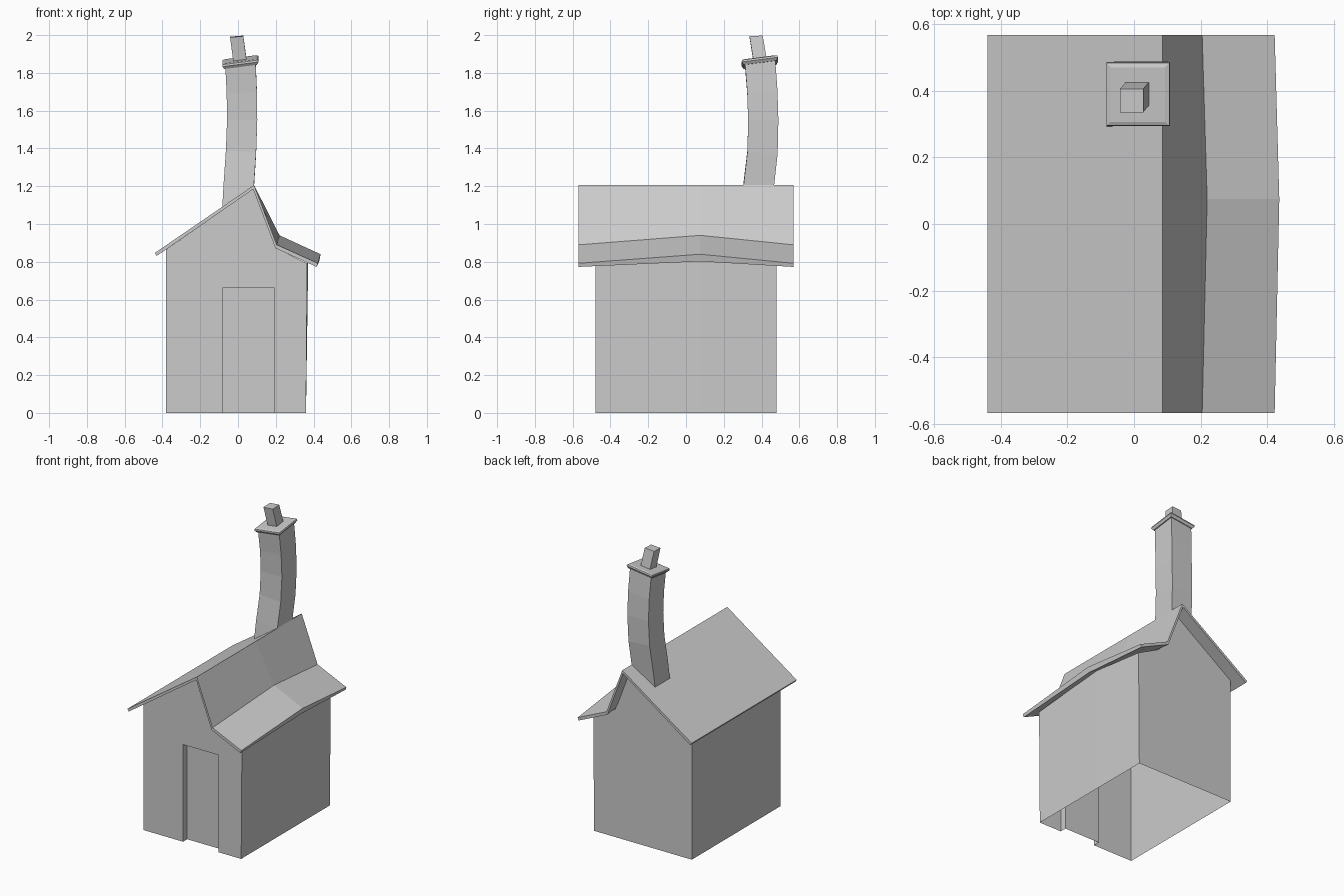
import bpy, bmesh
from mathutils import Vector

if "Cube" in bpy.data.objects:
    bpy.data.objects.remove(bpy.data.objects["Cube"])


def make(name, verts, faces):
    me = bpy.data.meshes.new(name)
    bm = bmesh.new()
    vs = [bm.verts.new(v) for v in verts]
    for f in faces:
        bm.faces.new([vs[i] for i in f])
    bm.normal_update()
    bm.to_mesh(me)
    bm.free()
    ob = bpy.data.objects.new(name, me)
    bpy.context.collection.objects.link(ob)
    return ob


def loft(name, rings):
    """Skin closed rings of equal length and cap both ends."""
    n = len(rings[0])
    verts = [v for r in rings for v in r]
    faces = [(k * n + i, k * n + (i + 1) % n, (k + 1) * n + (i + 1) % n, (k + 1) * n + i)
             for k in range(len(rings) - 1) for i in range(n)]
    faces += [tuple(reversed(range(n))), tuple(range(len(verts) - n, len(verts)))]
    return make(name, verts, faces)


def square(center, half, tilt=(0, 0)):
    """Square ring whose plane leans by the given x and y slopes."""
    cx, cy, cz = center
    return [Vector((cx + sx * half, cy + sy * half, cz + half * (sx * tilt[0] + sy * tilt[1])))
            for sx, sy in ((-1, -1), (1, -1), (1, 1), (-1, 1))]


# Walls: open-bottomed shell with a recessed doorway in the front
D, MID, DEPTH = 0.48, 0.075, 0.045
gable = [(-.38, 0), (.36, 0), (.366, .79), (.2, .875), (.081, 1.185), (-.38, .865)]
door = [(-.08, 0), (-.08, .665), (.19, .665), (.19, 0)]
verts = [(x, -D, z) for x, z in gable]                      # 0-5 front
verts += [(x, D, z) for x, z in gable]                      # 6-11 back
verts += [(x, -D, z) for x, z in door]                      # 12-15 door opening
verts += [(x, -D + DEPTH, z) for x, z in door]              # 16-19 door panel
verts += [(.36, MID, 0), (.372, MID, .835)]                 # 20-21 bowed right wall
make("house_walls", verts, [
    (0, 12, 13, 14, 15, 1, 2, 3, 4, 5),
    (11, 10, 9, 8, 7, 6),
    (0, 5, 11, 6),
    (1, 20, 21, 2), (20, 7, 8, 21),
    (12, 16, 17, 13), (13, 17, 18, 14), (14, 18, 19, 15),
    (16, 19, 18, 17)])

# Roof: thin slab with a kinked right slope, lifted halfway along
end = [(-.44, .847), (.085, 1.206), (.205, .89), (.423, .792),
       (.416, .773), (.198, .872), (.08, 1.184), (-.43, .831)]
middle = [(-.44, .847), (.085, 1.206), (.22, .94), (.437, .84),
          (.43, .802), (.212, .918), (.08, 1.184), (-.43, .831)]
loft("roof", [[(x, y, z) for x, z in p]
              for p, y in ((end, .568), (middle, MID), (end, -.568))])

# Chimney: crooked square stack
path = [(-.006, .368, 1.04, 0, 0), (.004, .384, 1.2, -.1, -.1), (.016, .405, 1.38, -.06, -.06),
        (.022, .409, 1.55, 0, 0), (.02, .404, 1.7, .06, .06), (.013, .392, 1.855, .13, .13)]
loft("chimney_stack", [square(p[:3], .08, p[3:]) for p in path])

# Chimney cap: tilted plate with a bevelled upper edge
lean = (.13, .13)
loft("chimney_cap", [square((.014, .392, 1.843), .086, lean),
                     square((.013, .391, 1.858), .096, lean),
                     square((.012, .39, 1.868), .094, lean),
                     square((.011, .389, 1.872), .082, lean)])

# Chimney pot: small leaning block
loft("chimney_pot", [square((.012, .394, 1.855), .035, lean),
                     square((-.007, .371, 1.993), .035, (.08, .05))])
